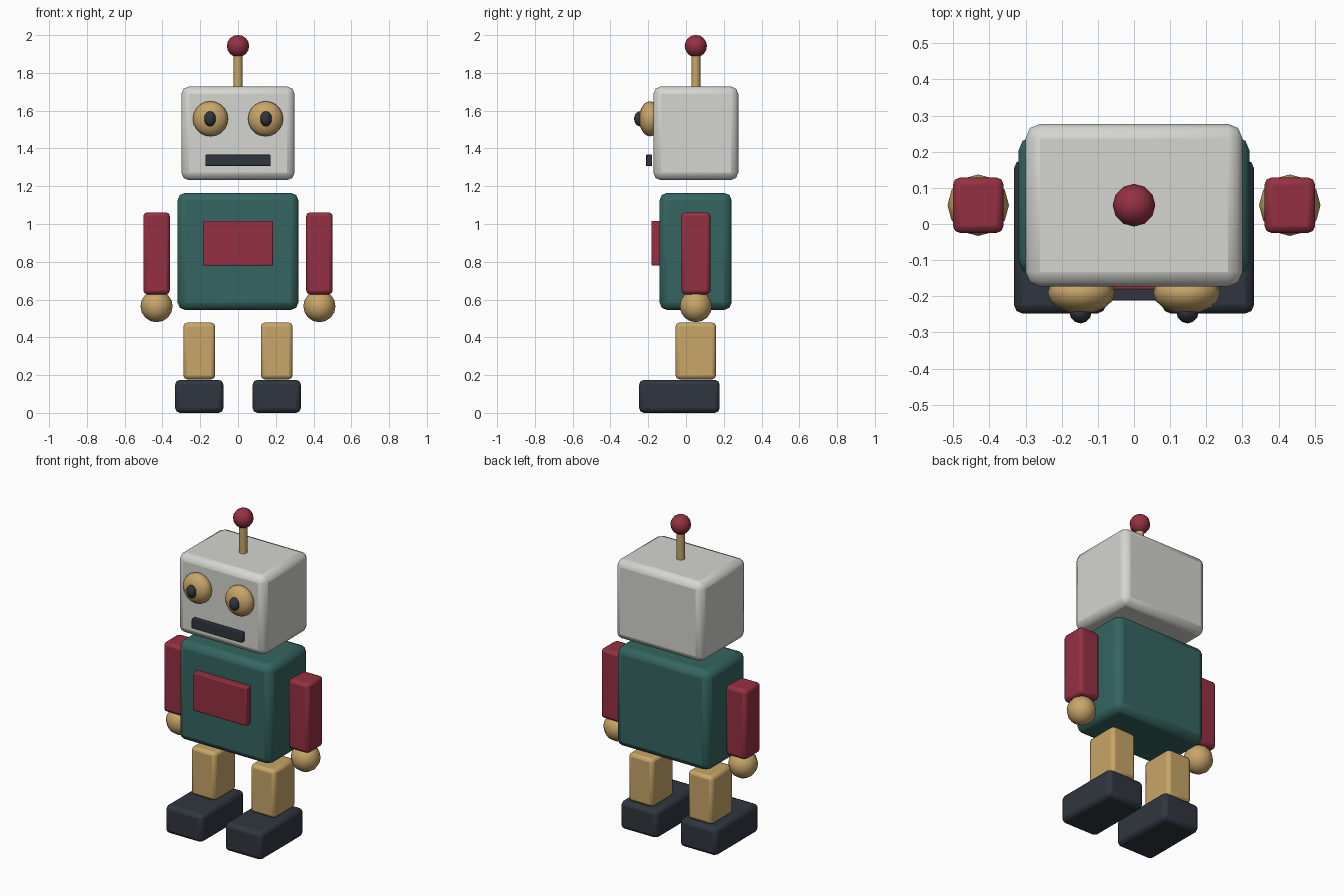
import bpy, math

if "Cube" in bpy.data.objects:
    bpy.data.objects.remove(bpy.data.objects["Cube"])

def mat(name, rgb):
    m = bpy.data.materials.new(name)
    m.diffuse_color = (*rgb, 1)
    m.use_nodes = True
    m.node_tree.nodes["Principled BSDF"].inputs["Base Color"].default_value = m.diffuse_color
    return m

RED = mat("red", (0.30, 0.03, 0.055))
GREEN = mat("green", (0.035, 0.13, 0.115))
TAN = mat("tan", (0.58, 0.38, 0.14))
DARK = mat("dark", (0.03, 0.037, 0.05))
PALE = mat("pale", (0.66, 0.66, 0.63))
CY = 0.052  # shared depth centre of body, head and limbs

def finish(name, m, angle):
    ob = bpy.context.object
    ob.name = name
    ob.data.materials.append(m)
    bpy.ops.object.transform_apply(location=False, rotation=False, scale=True)
    bpy.ops.object.shade_smooth_by_angle(angle=math.radians(angle))
    return ob

def box(name, m, x, y, z, bevel):
    """Rounded box from (min, max) pairs."""
    bpy.ops.mesh.primitive_cube_add(size=1, location=[sum(p) / 2 for p in (x, y, z)])
    bpy.context.object.scale = [p[1] - p[0] for p in (x, y, z)]
    ob = finish(name, m, 40)
    b = ob.modifiers.new("bevel", 'BEVEL')
    b.width, b.segments = bevel, 2
    return ob

def ball(name, m, loc, radii, segs=12, rings=8):
    bpy.ops.mesh.primitive_uv_sphere_add(segments=segs, ring_count=rings, radius=1, location=loc)
    bpy.context.object.scale = radii
    return finish(name, m, 50)

# Torso and chest panel
box("torso", GREEN, (-0.32, 0.32), (-0.14, 0.242), (0.545, 1.165), 0.04)
box("chest_panel", RED, (-0.185, 0.185), (-0.183, -0.135), (0.78, 1.017), 0.006)

# Head, mouth and antenna
box("head", PALE, (-0.30, 0.30), (-0.173, 0.277), (1.232, 1.728), 0.04)
box("mouth", DARK, (-0.173, 0.173), (-0.212, -0.18), (1.307, 1.367), 0.004)
bpy.ops.mesh.primitive_cylinder_add(vertices=12, radius=0.024, depth=0.2, location=(0, CY, 1.81))
finish("antenna_rod", TAN, 40)
ball("antenna_tip", RED, (0, CY, 1.942), (0.059, 0.059, 0.059))

# Paired parts
for side, s in (("left", -1), ("right", 1)):
    def across(c, w):
        return (s * c - w / 2, s * c + w / 2)
    ball(side + "_eye", TAN, (s * 0.146, -0.19, 1.557), (0.093, 0.059, 0.093), 16, 10)
    ball(side + "_pupil", DARK, (s * 0.148, -0.243, 1.557), (0.031, 0.032, 0.04))
    box(side + "_arm", RED, across(0.431, 0.14), (-0.025, 0.129), (0.628, 1.062), 0.02)
    ball(side + "_hand", TAN, (s * 0.431, CY, 0.565), (0.085, 0.085, 0.085))
    box(side + "_leg", TAN, across(0.205, 0.168), (-0.055, 0.159), (0.178, 0.478), 0.02)
    box(side + "_foot", DARK, across(0.205, 0.255), (-0.248, 0.178), (0, 0.175), 0.025)
